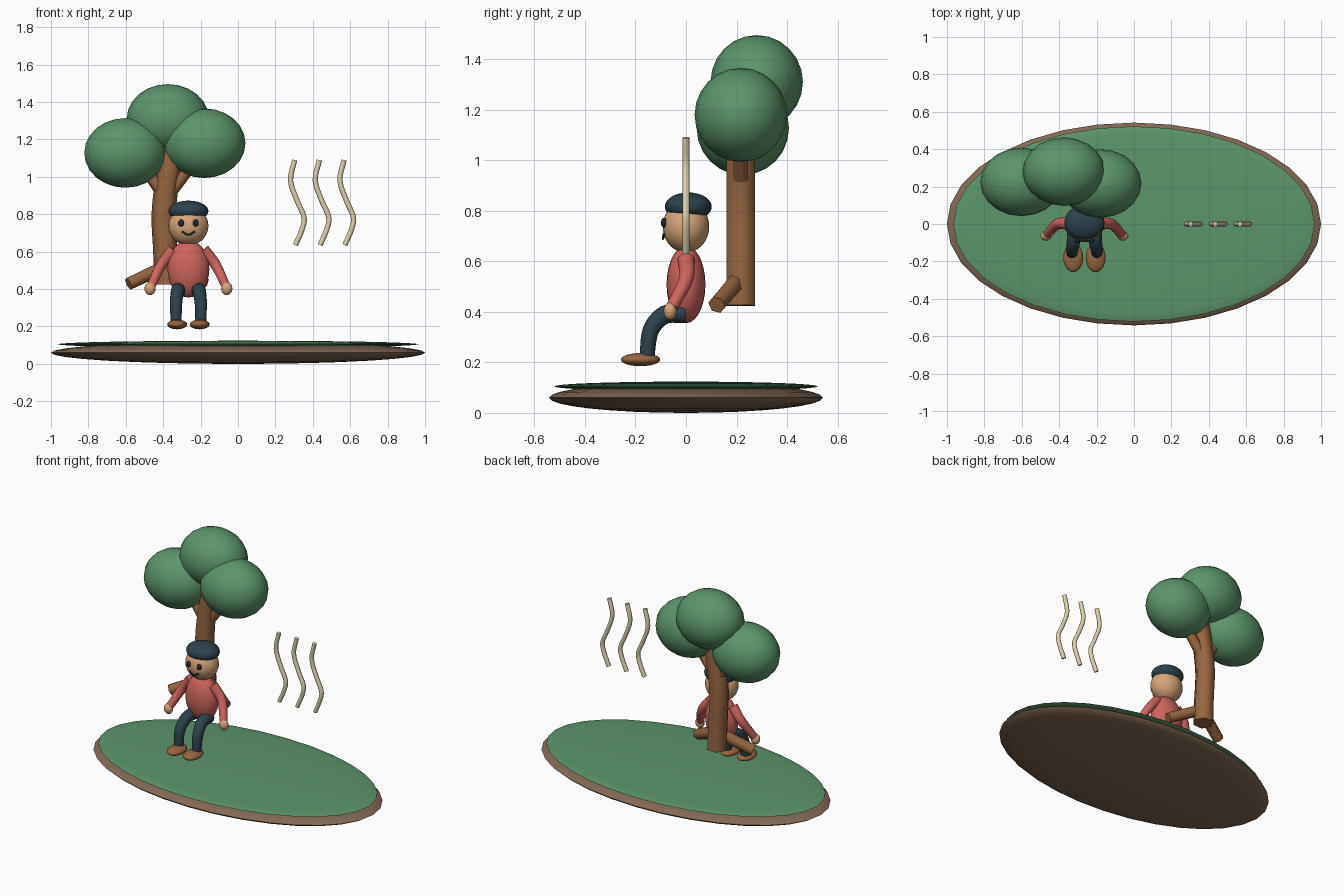
import bpy, bmesh, math
from mathutils import Vector

if "Cube" in bpy.data.objects:
    bpy.data.objects.remove(bpy.data.objects["Cube"])


def material(name, r, g, b):
    m = bpy.data.materials.new(name)
    m.diffuse_color = (*[(c / 255) ** 2.2 for c in (r, g, b)], 1)
    m.use_nodes = True
    m.node_tree.nodes["Principled BSDF"].inputs["Base Color"].default_value = m.diffuse_color
    return m


GREEN = material("green", 92, 148, 106)
SOIL = material("soil", 130, 104, 84)
BARK = material("bark", 150, 102, 66)
SKIN = material("skin", 214, 164, 120)
RED = material("red", 204, 100, 92)
NAVY = material("navy", 48, 68, 78)
DARK = material("dark", 36, 44, 54)
CREAM = material("cream", 222, 208, 172)


def finish(name, bm, mat):
    bmesh.ops.recalc_face_normals(bm, faces=bm.faces)
    me = bpy.data.meshes.new(name)
    bm.to_mesh(me)
    bm.free()
    me.materials.append(mat)
    ob = bpy.data.objects.new(name, me)
    bpy.context.collection.objects.link(ob)
    bpy.ops.object.select_all(action='DESELECT')
    ob.select_set(True)
    bpy.context.view_layer.objects.active = ob
    bpy.ops.object.shade_smooth_by_angle(angle=math.radians(62))
    return ob


def ellipsoid(name, centre, radii, mat, seg=24, rings=14):
    bm = bmesh.new()
    bmesh.ops.create_uvsphere(bm, u_segments=seg, v_segments=rings, radius=1)
    for v in bm.verts:
        v.co = Vector([c + r * k for c, r, k in zip(centre, radii, v.co)])
    return finish(name, bm, mat)


def smooth_path(pts, steps):
    """Catmull-Rom curve through the points."""
    p = [Vector(q) for q in pts]
    p = [2 * p[0] - p[1]] + p + [2 * p[-1] - p[-2]]
    out = []
    for i in range(1, len(p) - 2):
        a, b, c, d = p[i - 1:i + 3]
        for k in range(steps):
            t = k / steps
            out.append(0.5 * (2 * b + (c - a) * t + (2 * a - 5 * b + 4 * c - d) * t * t
                              + (3 * b - a - 3 * c + d) * t ** 3))
    return out + [p[-2]]


def tube(name, pts, r0, r1, mat, sides=12, steps=5, ref=(1, 0, 0)):
    path = smooth_path(pts, steps)
    n = len(path)
    bm = bmesh.new()
    rings = []
    for i, p in enumerate(path):
        t = (path[min(i + 1, n - 1)] - path[max(i - 1, 0)]).normalized()
        u = Vector(ref)
        u = (u - t * u.dot(t)).normalized()
        w = t.cross(u)
        r = r0 + (r1 - r0) * i / (n - 1)
        angles = [2 * math.pi * k / sides for k in range(sides)]
        rings.append([bm.verts.new(p + r * (u * math.cos(a) + w * math.sin(a))) for a in angles])
    for a, b in zip(rings, rings[1:]):
        for k in range(sides):
            j = (k + 1) % sides
            bm.faces.new((a[k], a[j], b[j], b[k]))
    bm.faces.new(rings[0])
    bm.faces.new(rings[-1])
    return finish(name, bm, mat)


# Ground: a soil lens with a thin grass lens on top
ellipsoid("soil_base", (0, 0, 0.06), (1, 0.542, 0.06), SOIL, 32, 16)
ellipsoid("grass_top", (0, 0, 0.105), (0.966, 0.522, 0.019), GREEN, 32, 16)

# Tree: bent trunk, spreading roots, two branches and three crowns
TY = 0.217
tube("trunk", [(-0.382, TY, 0.425), (-0.388, TY, 0.60), (-0.397, TY, 0.80),
               (-0.375, TY, 1.0), (-0.34, TY, 1.16)], 0.066, 0.064, BARK, 6)
for side, label in ((-1, "left"), (1, "right")):
    tube(label + "_root", [(-0.38, 0.205, 0.525), (-0.38 + side * 0.205, 0.122, 0.428)],
         0.038, 0.036, BARK, 6, 1)
    tube(label + "_branch", [(-0.385 + side * 0.01, TY, 0.90), (-0.375 + side * 0.17, TY, 1.12)],
         0.035, 0.030, BARK, 6, 1)
for label, c in (("left", (-0.602, 0.225, 1.128)), ("middle", (-0.375, 0.28, 1.31)),
                 ("right", (-0.18, 0.217, 1.18))):
    ellipsoid(label + "_foliage", c, (0.22, 0.183, 0.186), GREEN, 20, 12)

# Seated figure: torso, head, cap and face
CX = -0.265
ellipsoid("torso", (CX, 0, 0.508), (0.112, 0.077, 0.153), RED)
ellipsoid("head", (CX, 0, 0.738), (0.107, 0.092, 0.104), SKIN)
ellipsoid("cap", (CX, 0.009, 0.817), (0.107, 0.093, 0.056), NAVY)
tube("smile", [(CX - 0.034, -0.088, 0.708), (CX, -0.091, 0.690), (CX + 0.034, -0.088, 0.708)],
     0.005, 0.005, DARK, 8, 5, (0, 0, 1))

# Limbs, mirrored about the figure's centre
for s, label in ((-1, "left"), (1, "right")):
    ellipsoid(label + "_eye", (CX + s * 0.039, -0.087, 0.753), (0.016, 0.013, 0.019), DARK, 16, 10)
    tube(label + "_arm", [(CX + s * 0.08, 0.0, 0.61), (CX + s * 0.145, 0.0, 0.53),
                          (CX + s * 0.198, -0.055, 0.42)], 0.033, 0.024, RED)
    ellipsoid(label + "_hand", (CX + s * 0.205, -0.063, 0.403), (0.03, 0.026, 0.035), SKIN, 16, 10)
    tube(label + "_leg", [(CX + s * 0.052, -0.005, 0.395), (CX + s * 0.058, -0.085, 0.388),
                          (CX + s * 0.066, -0.140, 0.325), (CX + s * 0.066, -0.155, 0.215)],
         0.040, 0.029, NAVY)
    ellipsoid(label + "_shoe", (CX + s * 0.06, -0.18, 0.211), (0.053, 0.078, 0.026), BARK, 20, 12)

# Three wavy breeze lines
for i in range(3):
    x = i * 0.132
    tube(f"wavy_line_{i + 1}", [(x + 0.303, 0, 1.09), (x + 0.281, 0, 0.98), (x + 0.317, 0, 0.87),
                                (x + 0.353, 0, 0.785), (x + 0.343, 0, 0.72), (x + 0.307, 0, 0.635)],
         0.014, 0.014, CREAM, 8, 4)
